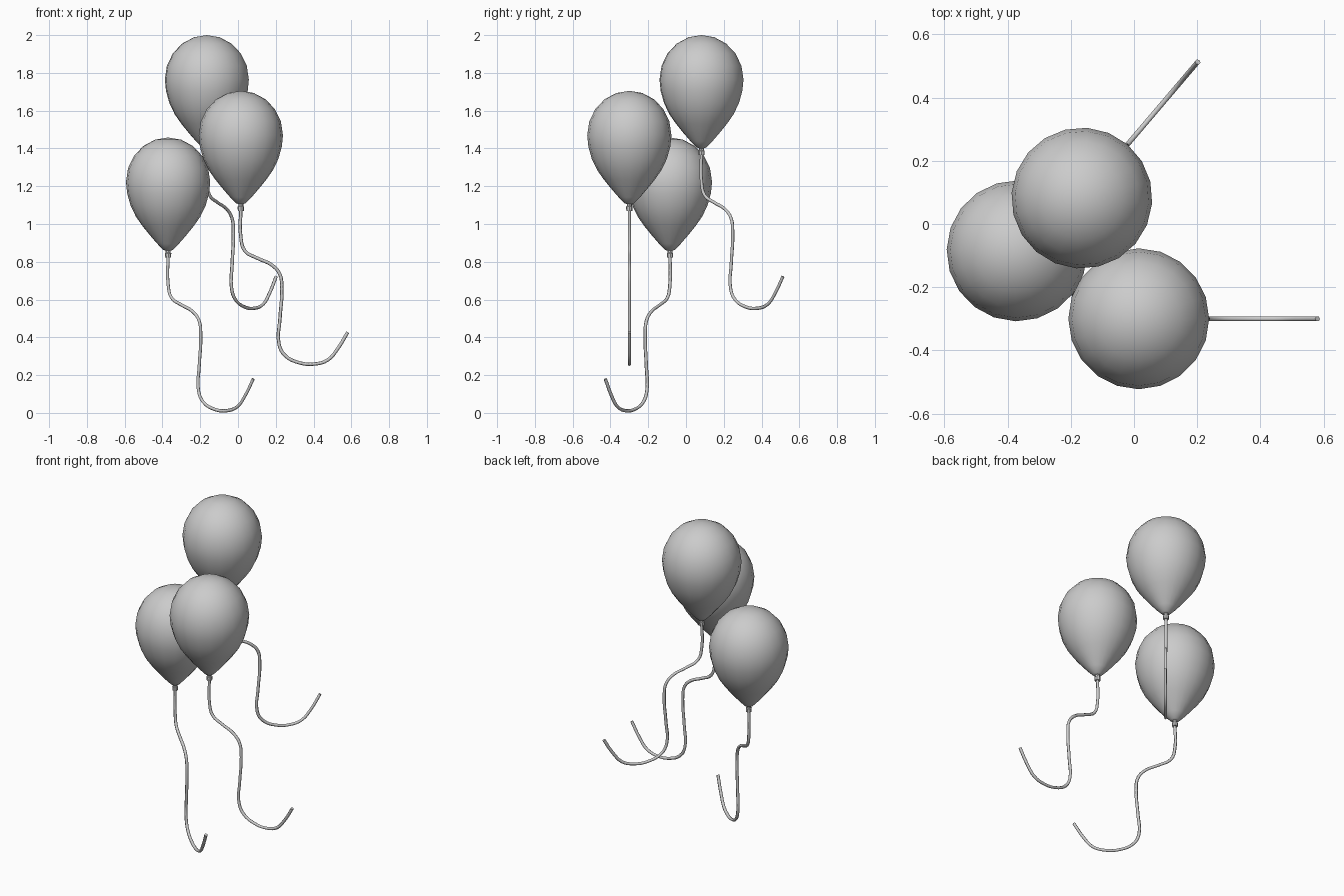
import bpy, bmesh, math
from mathutils import Matrix

cube = bpy.data.objects.get("Cube")
if cube:
    bpy.data.objects.remove(cube, do_unlink=True)

grey = bpy.data.materials.new("plain_grey")
grey.use_nodes = True
grey.diffuse_color = (0.6, 0.6, 0.6, 1)
grey.node_tree.nodes["Principled BSDF"].inputs["Base Color"].default_value = (0.6, 0.6, 0.6, 1)

R, RISE, SIDES = 0.223, 0.235, 20

# Balloon skin: rounded crown, then a taper to the mouth (radius, height)
crown = [(R * math.sin(math.radians(a)), RISE * math.cos(math.radians(a)))
         for a in range(0, 91, 18)]
taper = [(0.217, -0.06), (0.199, -0.125), (0.17, -0.185), (0.135, -0.235),
         (0.096, -0.283), (0.057, -0.328), (0.026, -0.36), (0.0, -0.368)]
# Knot: short collar with a slight flare
knot = [(0.0, -0.355), (0.013, -0.36), (0.013, -0.375), (0.017, -0.378),
        (0.016, -0.4), (0.0, -0.4)]
# String path, hanging in the local xz plane
path = [(0, -0.39), (0, -0.54), (0.022, -0.613), (0.09, -0.652), (0.164, -0.687),
        (0.206, -0.735), (0.217, -0.814), (0.207, -0.973), (0.202, -1.105),
        (0.233, -1.165), (0.312, -1.205), (0.39, -1.211), (0.46, -1.19),
        (0.513, -1.13), (0.566, -1.043)]


def finish(obj, matrix):
    obj.matrix_world = matrix
    obj.data.materials.append(grey)


def lathe(name, profile, sides, matrix):
    """Spin a profile around z."""
    bm = bmesh.new()
    verts = [bm.verts.new((r, 0, z)) for r, z in profile]
    edges = [bm.edges.new(pair) for pair in zip(verts, verts[1:])]
    bmesh.ops.spin(bm, geom=verts + edges, cent=(0, 0, 0), axis=(0, 0, 1),
                   angle=math.tau, steps=sides, use_duplicate=False)
    bmesh.ops.remove_doubles(bm, verts=bm.verts, dist=0.0005)
    bmesh.ops.recalc_face_normals(bm, faces=bm.faces)
    mesh = bpy.data.meshes.new(name)
    bm.to_mesh(mesh)
    bm.free()
    obj = bpy.data.objects.new(name, mesh)
    bpy.context.collection.objects.link(obj)
    finish(obj, matrix)
    bpy.ops.object.select_all(action="DESELECT")
    obj.select_set(True)
    bpy.context.view_layer.objects.active = obj
    bpy.ops.object.shade_smooth_by_angle(angle=math.radians(40))


def string(name, matrix):
    """Thin tube along the smooth hanging path."""
    curve = bpy.data.curves.new(name, "CURVE")
    curve.dimensions = "3D"
    curve.resolution_u = 4
    curve.bevel_depth = 0.009
    curve.bevel_resolution = 1
    curve.use_fill_caps = True
    spline = curve.splines.new("BEZIER")
    spline.bezier_points.add(len(path) - 1)
    for point, (x, z) in zip(spline.bezier_points, path):
        point.co = (x, 0, z)
        point.handle_left_type = point.handle_right_type = "AUTO"
    obj = bpy.data.objects.new(name, curve)
    bpy.context.collection.objects.link(obj)
    finish(obj, matrix)


# Three balloons: name, position, heading of the string
for name, place, heading in [("front", (0.015, -0.3, 1.47), 0),
                             ("back", (-0.165, 0.082, 1.765), 49.6),
                             ("right", (-0.37, -0.085, 1.223), -37.2)]:
    matrix = Matrix.Translation(place) @ Matrix.Rotation(math.radians(heading), 4, "Z")
    lathe(name + "_balloon", crown + taper, SIDES, matrix)
    lathe(name + "_knot", knot, 8, matrix)
    string(name + "_string", matrix)
